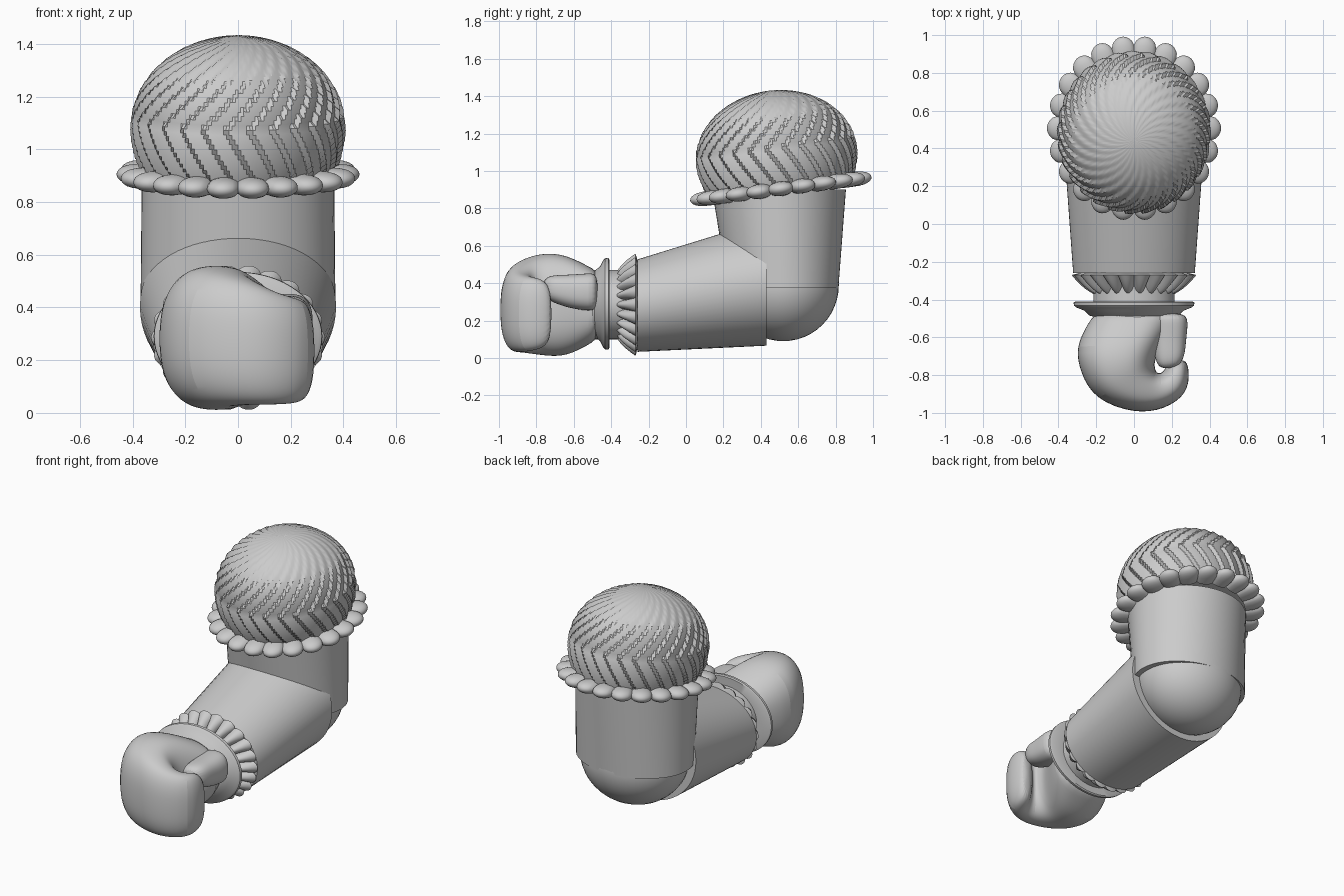
import bpy
from math import sin, cos, pi, tau, radians

if "Cube" in bpy.data.objects:
    bpy.data.objects.remove(bpy.data.objects["Cube"])


def grid(name, nu, nv, f, caps=True):
    """Surface closed around u; f(angle, v) gives a point, v runs 0..1."""
    verts = [f(tau * i / nu, j / nv) for j in range(nv + 1) for i in range(nu)]
    faces = [(j * nu + i, j * nu + (i + 1) % nu, (j + 1) * nu + (i + 1) % nu, (j + 1) * nu + i)
             for j in range(nv) for i in range(nu)]
    if caps:
        faces += [tuple(range(nu))[::-1], tuple(range(nv * nu, (nv + 1) * nu))]
    me = bpy.data.meshes.new(name)
    me.from_pydata(verts, [], faces)
    ob = bpy.data.objects.new(name, me)
    bpy.context.collection.objects.link(ob)
    bpy.context.view_layer.objects.active = ob
    ob.select_set(True)
    bpy.ops.object.mode_set(mode='EDIT')
    bpy.ops.mesh.select_all(action='SELECT')
    bpy.ops.mesh.normals_make_consistent(inside=False)
    bpy.ops.object.mode_set(mode='OBJECT')
    bpy.ops.object.shade_smooth_by_angle(angle=radians(35))
    ob.select_set(False)
    return ob


def powr(x, e):
    return (1 if x >= 0 else -1) * abs(x) ** e


def loft(name, stations, e=0.8):
    """Rounded sections, each (outer x, y, inner x, y, z low, z high)."""
    def f(a, v):
        ox, oy, ix, iy, z0, z1 = stations[round(v * (len(stations) - 1))]
        c, s = powr(cos(a), e), powr(sin(a), e)
        return ((ox + ix) / 2 + (ox - ix) / 2 * c, (oy + iy) / 2 + (oy - iy) / 2 * c,
                (z0 + z1) / 2 + (z1 - z0) / 2 * s)
    ob = grid(name, 24, len(stations) - 1, f)
    ob.modifiers.new("smooth", 'SUBSURF').levels = 2
    ob.modifiers["smooth"].render_levels = 2
    return ob


def turned(name, profile, squash, cz, n=64):
    """Elliptical turning about the y axis from (radius, y) points."""
    def f(a, v):
        r, y = profile[round(v * (len(profile) - 1))]
        return (r * cos(a), y, cz + squash * r * sin(a))
    return grid(name, n, len(profile) - 1, f)


# Sleeve: upper arm and forearm as tapered elliptical tubes
def upper(a, v):
    return ((0.37 - 0.005 * v) * cos(a), 0.52 - 0.023 * v + (0.295 + 0.063 * v) * sin(a), 0.375 + 0.525 * v)


def fore(a, v):
    return ((0.322 + 0.05 * v) * cos(a), -0.26 + 0.69 * v, 0.28 + 0.123 * v + (0.247 + 0.09 * v) * sin(a))


grid("upper_arm", 64, 1, upper)
grid("forearm", 64, 1, fore)

# Elbow ball
bpy.ops.mesh.primitive_uv_sphere_add(segments=48, ring_count=24, radius=1, location=(0, 0.52, 0.39))
elbow = bpy.context.object
elbow.name = "elbow"
elbow.scale = (0.335, 0.297, 0.3)
bpy.ops.object.shade_smooth()
elbow.select_set(False)


# Shoulder puff with twisted saw-tooth pleats
def puff(a, v):
    ph = radians(118) * (1 - v)
    shift = 1.15 * v if v < 0.3 else 0.345 - 1.7 * (v - 0.3)
    saw = (28 * (a + shift) / tau) % 1
    k = 1 - 0.045 * saw * min(1, 1.6 * (1 - v)) ** 1.2
    rz = 0.35 if ph < pi / 2 else 0.40
    s = max(sin(ph), 0.004)
    return (0.41 * k * s * cos(a), 0.435 * k * s * sin(a), 0.178 + rz * k * cos(ph))


# Scalloped shoulder trim
def trim(a, v):
    b = abs(cos(11 * a)) ** 0.6
    q = pi * v
    r = 0.34 + (0.075 + 0.046 * b) * sin(q) ** 0.6
    return (r * cos(a), 1.07 * r * sin(a), (0.022 + 0.018 * b) * cos(q))


for ob in (grid("shoulder_puff", 224, 40, puff), grid("shoulder_trim", 264, 12, trim, False)):
    ob.location = (0, 0.507, 0.905)
    ob.rotation_euler = (0.13, 0, 0)


# Fluted cuff trim at the end of the forearm
def flute(a, v):
    b = abs(cos(11 * a)) ** 0.7
    if v < 0.75:
        t = v / 0.75
        r, y = 0.215 + 0.09 * t + 0.025 * b * t, -0.325 + 0.055 * t - 0.045 * b * (1 - t * t)
    else:
        t = (v - 0.75) / 0.25
        r, y = (0.305 + 0.025 * b) * (1 - t) + 0.27 * t, -0.27 + 0.015 * t
    return (r * cos(a), y, 0.285 + 0.835 * r * sin(a))


grid("cuff_trim", 264, 8, flute)

# Wrist and flared glove cuff
turned("wrist", [(0.215, -0.50), (0.215, -0.27)], 0.86, 0.285)
turned("glove_cuff", [(0.20, -0.495), (0.235, -0.485), (0.26, -0.46), (0.305, -0.442), (0.318, -0.432),
                      (0.32, -0.415), (0.31, -0.41), (0.2, -0.415)], 0.765, 0.29)

# Mitten: palm and fingers fan round towards +x
loft("mitten", [(-0.20, -0.46, 0.20, -0.46, 0.11, 0.46), (-0.235, -0.51, 0.21, -0.51, 0.075, 0.485),
                (-0.315, -0.65, 0.15, -0.63, 0.005, 0.555), (-0.285, -0.79, 0.11, -0.72, 0.01, 0.565),
                (-0.21, -0.93, 0.11, -0.76, 0.025, 0.54), (0.0, -1.005, 0.12, -0.79, 0.03, 0.50),
                (0.16, -0.985, 0.14, -0.79, 0.03, 0.455), (0.285, -0.90, 0.155, -0.78, 0.035, 0.435),
                (0.295, -0.78, 0.17, -0.755, 0.05, 0.425), (0.275, -0.715, 0.21, -0.72, 0.10, 0.37)])

# Thumb
loft("thumb", [(0.265, -0.47, 0.10, -0.47, 0.26, 0.45), (0.29, -0.51, 0.10, -0.52, 0.25, 0.455),
               (0.275, -0.62, 0.10, -0.62, 0.265, 0.445), (0.27, -0.70, 0.11, -0.72, 0.295, 0.445),
               (0.235, -0.76, 0.14, -0.77, 0.33, 0.425)])
